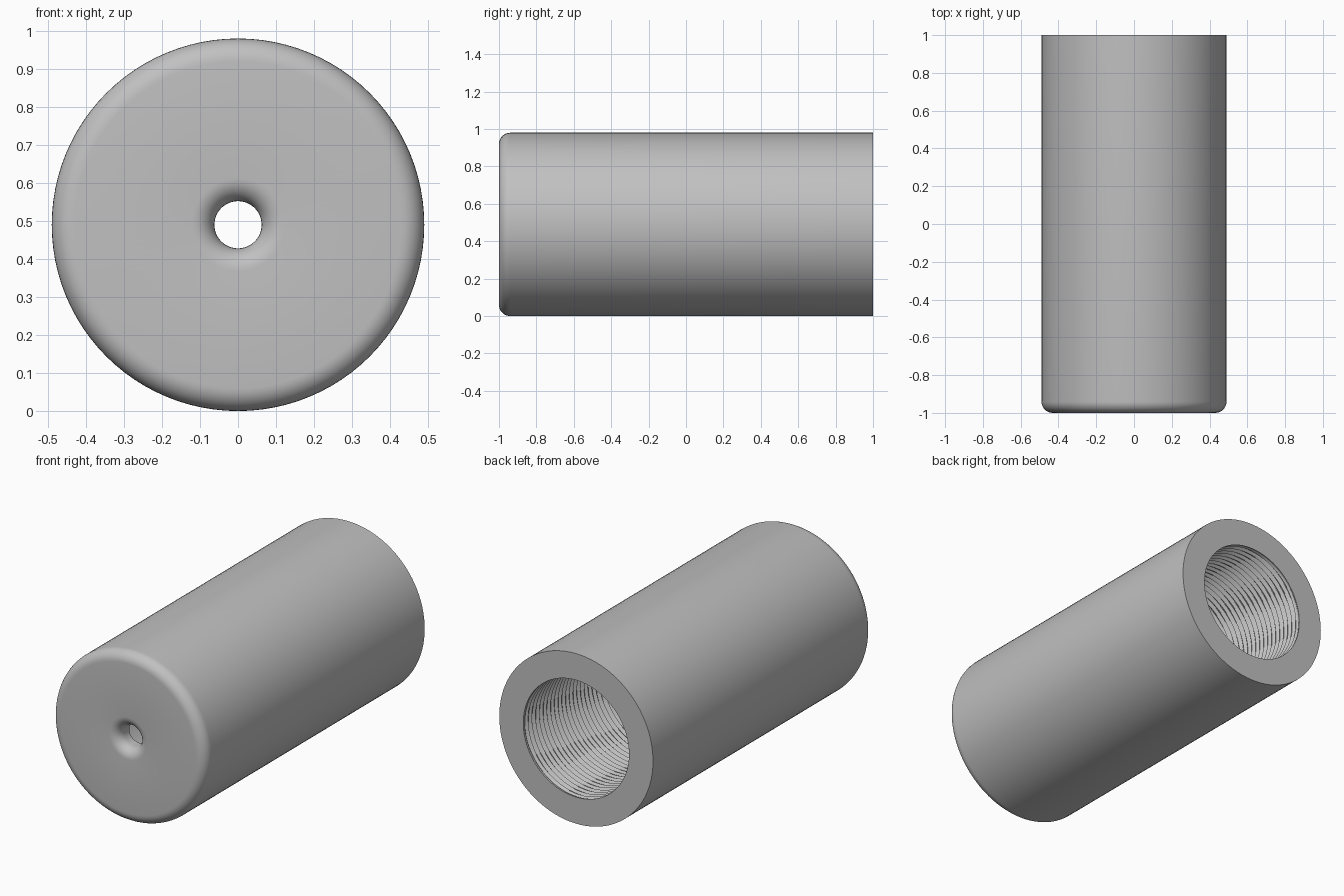
import bpy, bmesh, math

cube = bpy.data.objects.get("Cube")
if cube:
    bpy.data.objects.remove(cube, do_unlink=True)

SEGS = 96
OUTER, BORE, HOLE, FILLET = 0.49, 0.337, 0.062, 0.06
WALL = 0.1                      # thickness of the closed front end
PITCH, DEPTH, SAMPLES = 0.034, 0.02, 8
BACK, FRONT = 1.0, -1.0
THREAD_END = 0.22


def fillet(radius, y, start, end, steps=8):
    """Quarter-round points about a centre, angles in degrees."""
    return [(radius + FILLET * math.cos(math.radians(start + (end - start) * i / steps)),
             y + FILLET * math.sin(math.radians(start + (end - start) * i / steps)))
            for i in range(steps + 1)]


def groove(y, angle):
    """Depth of the helical V groove, fading out at both ends."""
    fade = max(0, min(1, (BACK - y) / PITCH, (y - THREAD_END) / PITCH))
    phase = (y / PITCH + angle / math.tau) % 1
    return DEPTH * fade * (1 - abs(2 * phase - 1))


# Closed section: outer wall, rounded front edge, flared hole, inner floor, bore
section = [(OUTER, BACK)]
section += fillet(OUTER - FILLET, FRONT + FILLET, 0, -90)
section += fillet(HOLE + FILLET, FRONT + FILLET, -90, -180)
section += [(HOLE, FRONT + WALL), (BORE, FRONT + WALL), (BORE, THREAD_END)]
count = round((BACK - THREAD_END) / PITCH * SAMPLES)
section += [(BORE, THREAD_END + (BACK - THREAD_END) * i / count) for i in range(1, count + 1)]

bm = bmesh.new()
rings = []
for radius, y in section:
    ring = []
    for s in range(SEGS):
        a = math.tau * s / SEGS
        r = radius + (groove(y, a) if radius == BORE else 0)
        ring.append(bm.verts.new((r * math.cos(a), y, OUTER + r * math.sin(a))))
    rings.append(ring)
for i, ring in enumerate(rings):
    following = rings[(i + 1) % len(rings)]
    for s in range(SEGS):
        t = (s + 1) % SEGS
        bm.faces.new((ring[s], ring[t], following[t], following[s]))
bmesh.ops.recalc_face_normals(bm, faces=bm.faces)

mesh = bpy.data.meshes.new("threaded_sleeve")
bm.to_mesh(mesh)
bm.free()
sleeve = bpy.data.objects.new("threaded_sleeve", mesh)
bpy.context.collection.objects.link(sleeve)

# Plain grey material
grey = bpy.data.materials.new("plain_grey")
grey.use_nodes = True
colour = (0.53, 0.53, 0.53, 1)
grey.diffuse_color = colour
grey.node_tree.nodes["Principled BSDF"].inputs["Base Color"].default_value = colour
mesh.materials.append(grey)

bpy.ops.object.select_all(action="DESELECT")
sleeve.select_set(True)
bpy.context.view_layer.objects.active = sleeve
bpy.ops.object.shade_smooth_by_angle(angle=math.radians(30))
